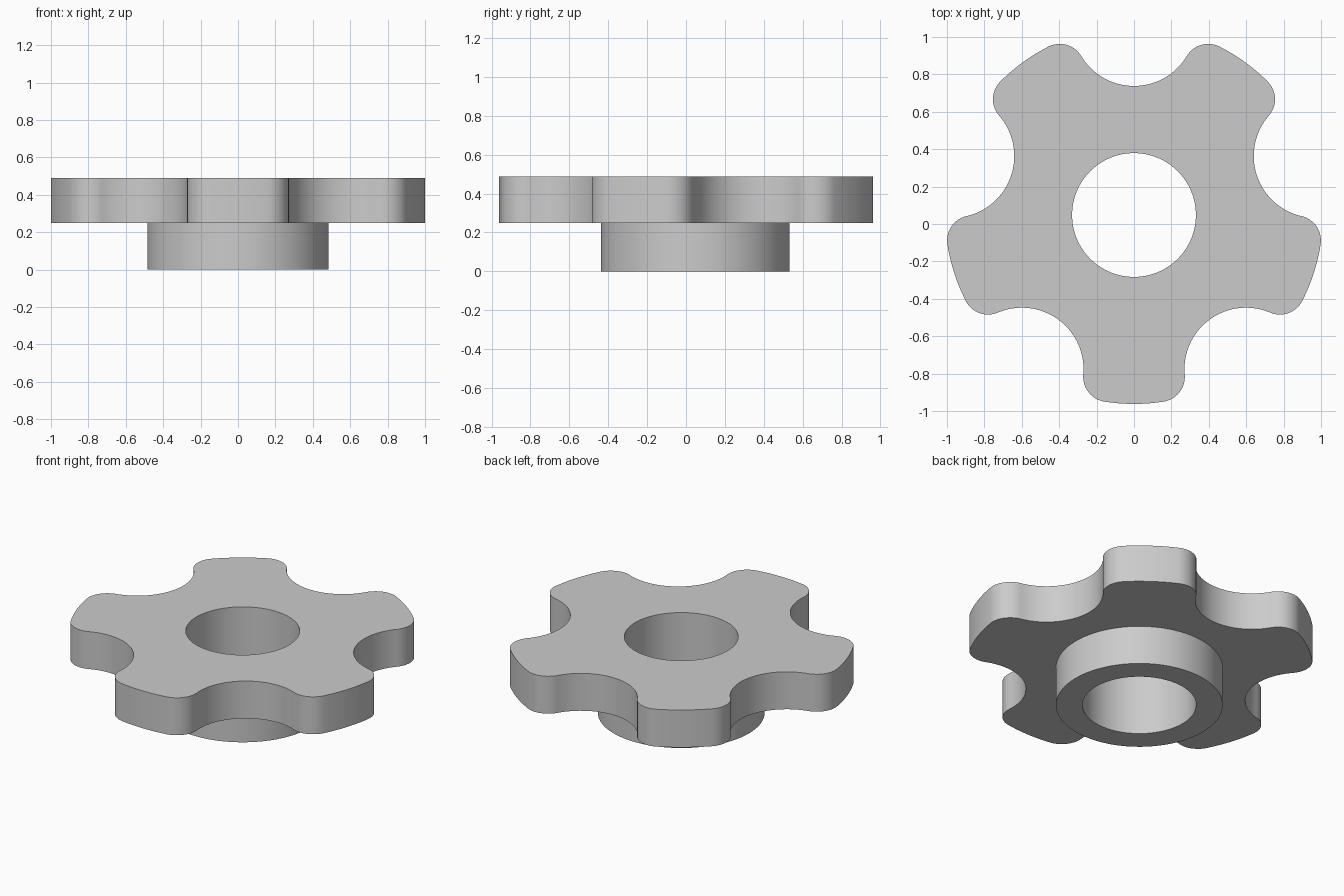
import bpy, bmesh
from math import cos, sin, pi, acos, atan2, radians
from mathutils import Vector

cube = bpy.data.objects.get("Cube")
if cube:
    bpy.data.objects.remove(cube, do_unlink=True)

CENTRE = Vector((0, 0.048))
LOBES = 5
TIP_R = 1.01            # radius of the lobe tips
NOTCH_D, NOTCH_R = 1.019, 0.329   # scallop centre distance and radius
FILLET_R = 0.134        # rounding of the lobe corners
HUB_R, BORE_R = 0.485, 0.331
HUB_TOP, PLATE_TOP = 0.249, 0.489


def polar(r, a):
    return Vector((r * cos(a), r * sin(a)))


def arc(centre, r, start, end, steps):
    return [centre + polar(r, start + (end - start) * i / steps) for i in range(steps + 1)]


def star_outline():
    """Tip arc, corner fillet, scallop, corner fillet, repeated for each lobe."""
    d = TIP_R - FILLET_R
    reach = NOTCH_R + FILLET_R
    spread = acos((d * d + NOTCH_D ** 2 - reach ** 2) / (2 * d * NOTCH_D))
    half = pi / LOBES - spread          # half angle of the tip arc
    notch = polar(NOTCH_D, pi / LOBES)
    corner = polar(d, half)
    to_notch = atan2(*(notch - corner).yx)
    to_corner = atan2(*(corner - notch).yx)
    mirrored = 2 * pi / LOBES - to_corner
    while mirrored > to_corner:
        mirrored -= 2 * pi
    sector = arc(Vector((0, 0)), TIP_R, -half, half, 10)
    sector += arc(corner, FILLET_R, half, to_notch, 16)[1:]
    sector += arc(notch, NOTCH_R, to_corner, mirrored, 36)[1:]
    next_corner = polar(d, 2 * pi / LOBES - half)
    start = 2 * pi / LOBES - to_notch
    sector += arc(next_corner, FILLET_R, start, 2 * pi / LOBES - half, 16)[1:-1]
    points = []
    for k in range(LOBES):
        turn = -pi / 2 + k * 2 * pi / LOBES
        for p in sector:
            points.append(polar(p.length, atan2(p.y, p.x) + turn))
    return points


def circle(r, sides=128):
    return [polar(r, 2 * pi * i / sides) for i in range(sides)]


bm = bmesh.new()


def ring(points, z):
    verts = [bm.verts.new((p.x + CENTRE.x, p.y + CENTRE.y, z)) for p in points]
    return verts, [bm.edges.new((v, verts[i - 1])) for i, v in enumerate(verts)]


def wall(a, b):
    for i in range(len(a[0])):
        bm.faces.new((a[0][i - 1], a[0][i], b[0][i], b[0][i - 1]))


def flat(a, b):
    bmesh.ops.triangle_fill(bm, use_beauty=True, use_dissolve=False, edges=a[1] + b[1])


# Rings of the solid
star = star_outline()
star_top, star_low = ring(star, PLATE_TOP), ring(star, HUB_TOP)
hub_top, hub_low = ring(circle(HUB_R), HUB_TOP), ring(circle(HUB_R), 0)
bore_top, bore_low = ring(circle(BORE_R), PLATE_TOP), ring(circle(BORE_R), 0)

# Flat faces: plate top, plate underside, hub underside
flat(star_top, bore_top)
flat(star_low, hub_top)
flat(hub_low, bore_low)

# Upright walls: lobed rim, hub, bore
wall(star_low, star_top)
wall(hub_low, hub_top)
wall(bore_low, bore_top)
bmesh.ops.recalc_face_normals(bm, faces=bm.faces)

mesh = bpy.data.meshes.new("lobed_knob_with_hub")
bm.to_mesh(mesh)
bm.free()
knob = bpy.data.objects.new("lobed_knob_with_hub", mesh)
bpy.context.collection.objects.link(knob)

# Plain grey material
grey = bpy.data.materials.new("light_grey")
grey.use_nodes = True
colour = (0.6, 0.6, 0.6, 1)
grey.diffuse_color = colour
grey.node_tree.nodes["Principled BSDF"].inputs["Base Color"].default_value = colour
mesh.materials.append(grey)

# Smooth round walls, crisp rims
bpy.ops.object.select_all(action='DESELECT')
knob.select_set(True)
bpy.context.view_layer.objects.active = knob
bpy.ops.object.shade_smooth_by_angle(angle=radians(30))
